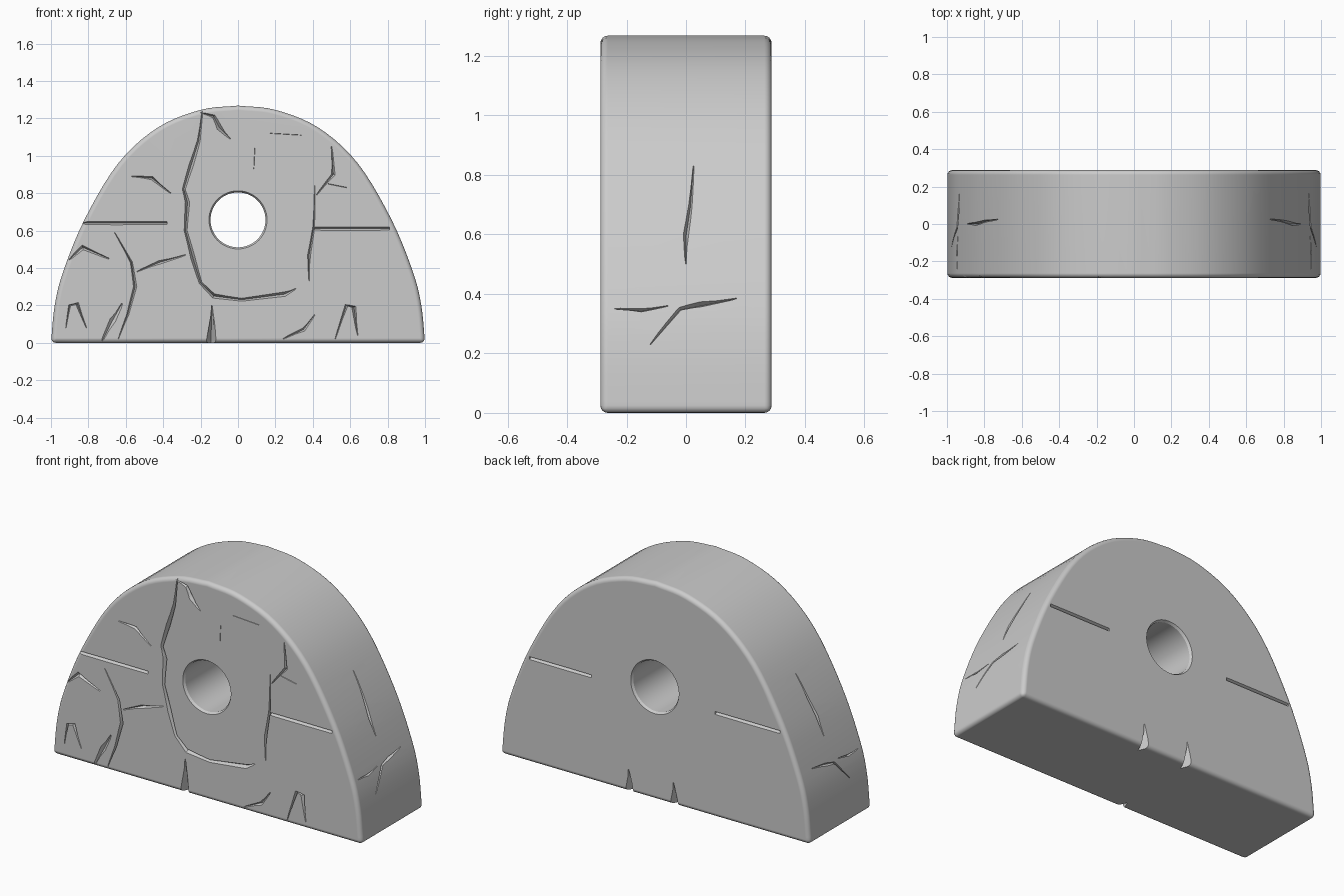
import bpy, bmesh, math
from mathutils import Vector

if "Cube" in bpy.data.objects:
    bpy.data.objects.remove(bpy.data.objects["Cube"], do_unlink=True)

HALF = 0.288  # half thickness of the block

stone = bpy.data.materials.new("stone_grey")
stone.use_nodes = True
stone.diffuse_color = (0.6, 0.6, 0.6, 1)
bsdf = stone.node_tree.nodes["Principled BSDF"]
bsdf.inputs["Base Color"].default_value = (0.6, 0.6, 0.6, 1)
bsdf.inputs["Roughness"].default_value = 0.8


def make_object(name, bm):
    bmesh.ops.recalc_face_normals(bm, faces=bm.faces)
    mesh = bpy.data.meshes.new(name)
    bm.to_mesh(mesh)
    bm.free()
    mesh.materials.append(stone)
    obj = bpy.data.objects.new(name, mesh)
    bpy.context.collection.objects.link(obj)
    return obj


def smooth_line(pts, steps=5):
    """Catmull-Rom curve through the given points."""
    pts = [Vector(p) for p in pts]
    ext = [2 * pts[0] - pts[1]] + pts + [2 * pts[-1] - pts[-2]]
    out = []
    for a, b, c, d in zip(ext, ext[1:], ext[2:], ext[3:]):
        for i in range(steps):
            t = i / steps
            out.append(0.5 * (2 * b + (c - a) * t + (2 * a - 5 * b + 4 * c - d) * t * t
                              + (3 * b - a - 3 * c + d) * t ** 3))
    return out + [pts[-1]]


# Arch outline: right half from foot to crown, then mirrored
right_half = smooth_line([(1, 0), (0.98, 0.2), (0.935, 0.38), (0.82, 0.66), (0.64, 0.96),
                          (0.43, 1.15), (0.2, 1.245), (0, 1.268)])
outline = right_half + [Vector((-p.x, p.y)) for p in reversed(right_half[:-1])]

# Solid arch block with rounded rims
bm = bmesh.new()
face = bm.faces.new([bm.verts.new((p.x, -HALF, p.y)) for p in outline])
ext = bmesh.ops.extrude_face_region(bm, geom=[face])
moved = [g for g in ext["geom"] if isinstance(g, bmesh.types.BMVert)]
bmesh.ops.translate(bm, verts=moved, vec=(0, 2 * HALF, 0))
bmesh.ops.recalc_face_normals(bm, faces=bm.faces)
rims = [e for e in bm.edges if e.calc_face_angle(0) > math.radians(40)]
bmesh.ops.bevel(bm, geom=rims, offset=0.025, segments=4, profile=0.5,
                affect='EDGES', clamp_overlap=False)
block = make_object("stone_arch_block", bm)


def carve(cutter):
    mod = block.modifiers.new("carve", 'BOOLEAN')
    mod.operation = 'DIFFERENCE'
    mod.solver = 'EXACT'
    mod.object = cutter
    bpy.context.view_layer.objects.active = block
    bpy.ops.object.modifier_apply(modifier=mod.name)
    bpy.data.objects.remove(cutter, do_unlink=True)


def loft(name, rings):
    """Closed tube through a list of equally sized rings."""
    bm = bmesh.new()
    rows = [[bm.verts.new(v) for v in ring] for ring in rings]
    n = len(rows[0])
    for a, b in zip(rows, rows[1:]):
        for i in range(n):
            j = (i + 1) % n
            bm.faces.new((a[i], a[j], b[j], b[i]))
    bm.faces.new(rows[0])
    bm.faces.new(rows[-1])
    return make_object(name, bm)


# Round hole through the middle, slightly flared at both ends
angles = [math.tau * i / 48 for i in range(48)]
carve(loft("hole_cutter", [[(r * math.cos(a), y, 0.657 + r * math.sin(a)) for a in angles]
                           for y, r in ((-0.31, 0.17), (-0.275, 0.147),
                                        (0.275, 0.147), (0.31, 0.17))]))


def groove(pts, normals, width, depth, taper):
    """V-shaped groove along surface points; taper gives the end scales."""
    rings = []
    last = len(pts) - 1
    for i, (p, n) in enumerate(zip(pts, normals)):
        tangent = pts[min(i + 1, last)] - pts[max(i - 1, 0)]
        side = n.cross(tangent).normalized()
        s = taper[0] if i == 0 else taper[1] if i == last else 1 - 0.25 * (i % 2)
        lift = n * 0.02
        spread = side * width * s * (1 + 0.02 / depth)
        rings.append([p + lift + spread, p + lift - spread, p - n * depth * max(s, 0.3)])
    carve(loft("groove_cutter", rings))


def face_groove(line, width=0.01, depth=0.02, taper=(0.3, 0.3), front=True):
    sign = -1 if front else 1
    pts = [Vector((x, sign * HALF, z)) for x, z in line]
    groove(pts, [Vector((0, sign, 0))] * len(pts), width, depth, taper)


# Long cracks on the front
face_groove([(-0.19, 1.25), (-0.21, 1.08), (-0.25, 0.95), (-0.29, 0.82), (-0.27, 0.75),
             (-0.28, 0.6), (-0.24, 0.45), (-0.2, 0.32), (-0.13, 0.25), (0.02, 0.23),
             (0.25, 0.26), (0.31, 0.29)], 0.012, 0.022)
face_groove([(-0.66, 0.59), (-0.57, 0.43), (-0.55, 0.3), (-0.59, 0.15), (-0.64, 0.02)], 0.009)
face_groove([(0.41, 0.84), (0.405, 0.62), (0.38, 0.47), (0.38, 0.33)], 0.008, 0.015)

# Short cracks and chips on the front
for line, width in (
        ([(-0.2, 1.23), (-0.13, 1.21), (-0.1, 1.15), (-0.04, 1.09)], 0.014),
        ([(0.5, 1.05), (0.51, 0.9), (0.42, 0.79)], 0.015),
        ([(0.48, 0.85), (0.58, 0.83)], 0.012),
        ([(-0.57, 0.89), (-0.46, 0.88), (-0.36, 0.8)], 0.014),
        ([(-0.95, 0.4), (-0.83, 0.51), (-0.69, 0.45)], 0.02),
        ([(-0.54, 0.38), (-0.42, 0.43), (-0.28, 0.47)], 0.015),
        ([(-0.92, 0.08), (-0.9, 0.2), (-0.86, 0.21), (-0.81, 0.08)], 0.009),
        ([(0.52, 0.02), (0.58, 0.2), (0.62, 0.19), (0.64, 0.04)], 0.012),
        ([(-0.62, 0.21), (-0.67, 0.12), (-0.73, 0.0)], 0.025),
        ([(0.41, 0.15), (0.35, 0.07), (0.24, 0.02)], 0.015),
        ([(0.09, 1.04), (0.085, 0.93)], 0.008),
        ([(0.17, 1.12), (0.34, 1.11)], 0.007)):
    face_groove(line, width)

# Straight horizontal slots on both faces
for x0, x1, z, front in ((-0.84, -0.38, 0.64, True), (0.41, 0.81, 0.61, True),
                         (-0.81, -0.39, 0.61, False), (0.41, 0.81, 0.61, False)):
    face_groove([(x0, z), (x0 * 0.6 + x1 * 0.4, z), (x1, z)], 0.014, 0.025, (0.7, 0.7), front)

# Wedge notches along the bottom edge
for x, height, front in ((-0.14, 0.2, True), (0.17, 0.13, False), (-0.12, 0.13, False)):
    face_groove([(x, height), (x - 0.005, -0.02)], 0.03, 0.07, (0.1, 1), front)


def side_point(y, z, sign):
    """Point and normal on the curved flank at a given height."""
    for a, b in zip(right_half, right_half[1:]):
        if a.y <= z <= b.y:
            p = a.lerp(b, (z - a.y) / (b.y - a.y))
            d = (b - a).normalized()
            return Vector((sign * p.x, y, z)), Vector((sign * d.y, 0, -d.x))


# Cracks on both curved flanks
for sign in (1, -1):
    for line in ([(0.025, 0.83), (0.015, 0.7), (0, 0.6), (0, 0.5)],
                 [(-0.12, 0.23), (-0.02, 0.35), (0.05, 0.365), (0.17, 0.385)],
                 [(-0.24, 0.35), (-0.15, 0.345), (-0.06, 0.36)]):
        pts, normals = zip(*[side_point(y, z, sign) for y, z in line])
        groove(pts, normals, 0.009, 0.018, (0.3, 0.3))

# Smooth shading with crisp groove edges
bpy.ops.object.select_all(action='DESELECT')
block.select_set(True)
bpy.context.view_layer.objects.active = block
bpy.ops.object.shade_smooth_by_angle(angle=math.radians(32))
weighted = block.modifiers.new("weighted_normals", 'WEIGHTED_NORMAL')
weighted.keep_sharp = True
